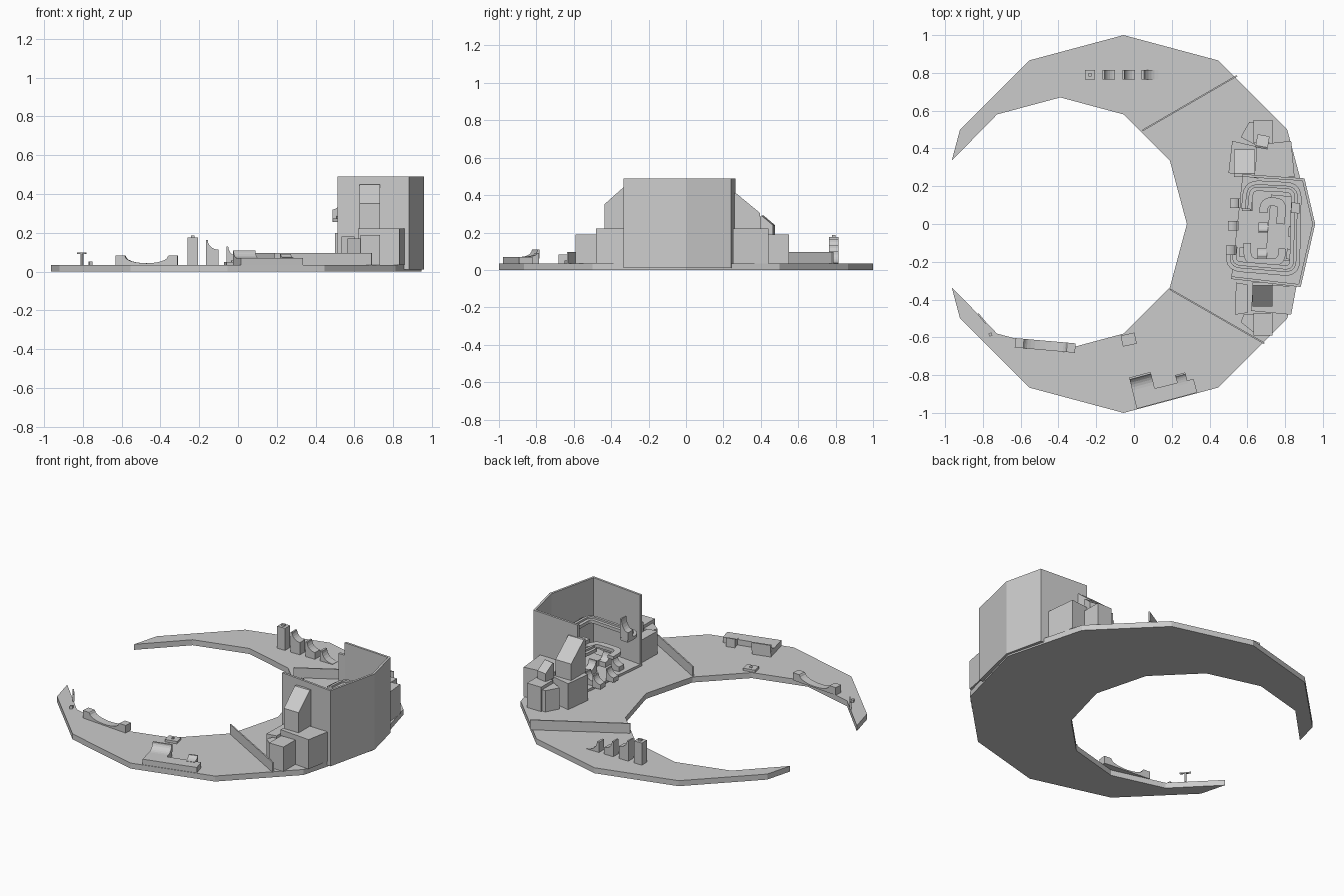
import bpy, bmesh
from math import sin, cos, pi, radians
from mathutils import Vector, Matrix

if "Cube" in bpy.data.objects:
    bpy.data.objects.remove(bpy.data.objects["Cube"])

def prism(name, pts, z0, z1, mat=None):
    """Extrude a 2D outline from z0 to z1."""
    bm = bmesh.new()
    f = bm.faces.new([bm.verts.new((x, y, z0)) for x, y in pts])
    ext = bmesh.ops.extrude_face_region(bm, geom=[f])
    for v in ext['geom']:
        if isinstance(v, bmesh.types.BMVert):
            v.co.z = z1
    bmesh.ops.recalc_face_normals(bm, faces=bm.faces)
    me = bpy.data.meshes.new(name)
    if mat:
        bm.transform(mat)
    bm.to_mesh(me)
    bm.free()
    ob = bpy.data.objects.new(name, me)
    bpy.context.collection.objects.link(ob)
    return ob

def profile(name, pts, width, loc, deg=0):
    """Extrude a side profile (along, up) by width; deg turns it about z."""
    m = Matrix.Translation((loc[0], loc[1], 0)) @ Matrix.Rotation(radians(deg), 4, 'Z') \
        @ Matrix.Rotation(pi / 2, 4, 'X')
    return prism(name, pts, -width / 2, width / 2, m)

def box(name, x, y, sx, sy, z0, z1, deg=0):
    a, b = sx / 2, sy / 2
    m = Matrix.Translation((x, y, 0)) @ Matrix.Rotation(radians(deg), 4, 'Z')
    return prism(name, [(-a, -b), (a, -b), (a, b), (-a, b)], z0, z1, m)

def ribbon(name, path, w, z0, z1):
    """Wall or deck of constant width along a polyline."""
    p = [Vector(q) for q in path]
    left, right = [], []
    for i, q in enumerate(p):
        d1 = (q - p[i - 1]).normalized() if i else (p[1] - p[0]).normalized()
        d2 = (p[i + 1] - q).normalized() if i < len(p) - 1 else d1
        n = Vector((-d1.y - d2.y, d1.x + d2.x)).normalized()
        k = w / 2 / max(0.4, n.dot(Vector((-d1.y, d1.x))))
        left.append(q + n * k)
        right.append(q - n * k)
    return prism(name, [tuple(v) for v in left + right[::-1]], z0, z1)

def rounded(path, r, n=5):
    p = [Vector(q) for q in path]
    out = [p[0]]
    for a, b, c in zip(p, p[1:], p[2:]):
        s, e = b + (a - b).normalized() * r, b + (c - b).normalized() * r
        for i in range(n + 1):
            t = i / n
            out.append(s * (1 - t) ** 2 + b * 2 * t * (1 - t) + e * t * t)
    return [tuple(v) for v in out + [p[-1]]]

def curved_block(name, x, y, length, width, z0, low, high, deg=0):
    """Block with a concave top, high at the start and falling along its length."""
    h, lip = length / 2, length * 0.15
    arc = [(-h + lip + (length - lip) * (1 - cos(t)), high - (high - low) * sin(t))
           for t in [pi / 2 * i / 6 for i in range(7)]]
    return profile(name, [(h, z0), (-h, z0), (-h, high)] + arc, width, (x, y), deg)

# Crescent base: two offset twelve-sided rings
B = 0.035
outer = [(-0.055 + cos(radians(a)), sin(radians(a))) for a in range(-150, 151, 30)]
inner = [(-0.39 + 0.67 * cos(radians(a)), 0.67 * sin(radians(a))) for a in range(120, -121, -30)]
prism("crescent_base", [(-0.965, -0.335)] + outer + [(-0.965, 0.335)] + inner, 0, B)

# Divider walls
ribbon("divider_front", [(0.19, -0.345), (0.69, -0.632)], 0.008, B, 0.097)
ribbon("divider_back", [(0.045, 0.495), (0.545, 0.785)], 0.008, B, 0.097)

# Open hall: floor, shell, gallery
shell = [(0.515, -0.284), (0.877, -0.326), (0.952, 0.0), (0.897, 0.235), (0.575, 0.257)]
prism("hall_floor", shell, 0.01, 0.05)
ribbon("hall_wall", shell, 0.014, 0.01, 0.49)
deck = rounded([(0.595, 0.08), (0.607, 0.205), (0.86, 0.192), (0.85, -0.25), (0.51, -0.222),
                (0.52, -0.12)], 0.055)
ribbon("gallery_deck", deck, 0.055, 0.255, 0.275)
ribbon("gallery_rail", deck, 0.016, 0.275, 0.287)
loop = rounded([(0.685, 0.06), (0.69, 0.12), (0.785, 0.115), (0.775, 0.0)], 0.04)
ribbon("inner_deck", loop, 0.045, 0.235, 0.255)
ribbon("lower_deck", rounded([(0.6, -0.1), (0.6, -0.2), (0.78, -0.205), (0.785, -0.13)], 0.05),
       0.04, 0.13, 0.15)
box("hall_stage", 0.78, -0.02, 0.14, 0.34, 0.05, 0.085, -5)

# Seats inside the hall
seats = [(0.535, 0.11, .05, 180), (0.6, 0.095, .05, 180), (0.525, -0.01, .05, 180),
         (0.585, -0.15, .05, 180), (0.685, -0.02, .05, 90), (0.68, -0.155, .05, 90)]
for i, (x, y, z, d) in enumerate(seats):
    curved_block(f"seat_{i}", x, y, 0.055, 0.05, z, z + 0.03, z + 0.075, d)
curved_block("gallery_seat", 0.515, -0.14, 0.055, 0.05, 0.275, 0.32, 0.395, 180)
for i, (x, y) in enumerate([(0.855, 0.085), (0.84, -0.04), (0.83, -0.16)]):
    box(f"stool_{i}", x, y, 0.045, 0.055, 0.275 if i == 0 else 0.05, 0.31 if i == 0 else 0.17, -5)

def tower(name, x, y0, y1, width, z_high, z_low):
    """Tower against the wall whose roof slopes away from the hall (y0 is the wall side)."""
    return profile(name, [(y0, B), (y1, B), (y1, z_low), (y0 + (y1 - y0) * 0.12, z_high),
                          (y0, z_high)], width, (x, 0), 90)

# Buildings on the front side of the hall
tower("front_tower", 0.68, -0.31, -0.437, 0.105, 0.45, 0.35)
prism("front_block", [(0.63, -0.32), (0.86, -0.33), (0.832, -0.48), (0.62, -0.46)], B, 0.222)
box("front_low_block", 0.682, -0.53, 0.1, 0.12, B, 0.19)
prism("front_side_block", [(0.54, -0.31), (0.6, -0.32), (0.6, -0.47), (0.535, -0.48)], B, 0.18)
prism("front_corner_block", [(0.58, -0.48), (0.64, -0.48), (0.64, -0.58), (0.565, -0.52)], B, 0.17)

# Buildings on the back side of the hall
tower("back_tower", 0.585, 0.25, 0.395, 0.11, 0.41, 0.305)
prism("back_block", [(0.64, 0.25), (0.85, 0.25), (0.832, 0.44), (0.65, 0.42)], B, 0.222)
prism("back_side_block", [(0.5, 0.27), (0.66, 0.24), (0.65, 0.41), (0.52, 0.44)], B, 0.2)
box("back_low_block", 0.682, 0.49, 0.1, 0.12, B, 0.19)
prism("back_corner_block", [(0.565, 0.46), (0.64, 0.42), (0.64, 0.54), (0.61, 0.54)], B, 0.17)
hut = [(-0.035, 0.19), (0.035, 0.19), (0.035, 0.24), (-0.025, 0.29), (-0.035, 0.285)]
profile("roof_hut", hut, 0.065, (0.68, 0.435), 80)

# Row of descending ramps on the back arm
box("start_post", -0.233, 0.79, 0.055, 0.05, B, 0.175)
box("post_knob", -0.233, 0.79, 0.018, 0.018, 0.175, 0.186)
for i, (x, l, low, high) in enumerate([(-0.133, .065, .113, .162), (-0.028, .065, .077, .13),
                                       (0.085, .088, .037, .1)]):
    curved_block(f"row_ramp_{i}", x, 0.79, l, 0.05, B, low, high)

# Stepped platform with curved ramp at the front
prism("front_platform", [(0.015, -0.978), (0.335, -0.892), (0.315, -0.82), (0.11, -0.87),
                         (0.088, -0.787), (-0.025, -0.817)], B, 0.07)
curved_block("platform_ramp", 0.04, -0.832, 0.07, 0.117, 0.06, 0.07, 0.11, -75)
curved_block("platform_wedge", 0.252, -0.822, 0.06, 0.055, B, 0.072, 0.09, -75)

# Pad near the inner rim
box("pad", -0.028, -0.612, 0.075, 0.06, B, 0.05, 12)
box("pad_knob", -0.028, -0.612, 0.015, 0.015, 0.05, 0.056, 12)

# Half-pipe on the front arm
sag = [(0.11 * cos(t), 0.078 - 0.035 * sin(t)) for t in [pi * i / 12 for i in range(13)]]
profile("half_pipe", [(-0.16, B), (-0.16, 0.083), (-0.115, 0.083)] + sag[::-1]
        + [(0.115, 0.083), (0.16, 0.083), (0.16, B)], 0.05, (-0.47, -0.643), -5)

# T-shaped post and small cube near the tip
box("t_post", -0.805, -0.5, 0.01, 0.01, B, 0.092, -50)
box("t_bar", -0.805, -0.5, 0.065, 0.008, 0.09, 0.098, -50)
box("tip_cube", -0.76, -0.585, 0.017, 0.017, B, 0.053, 20)
